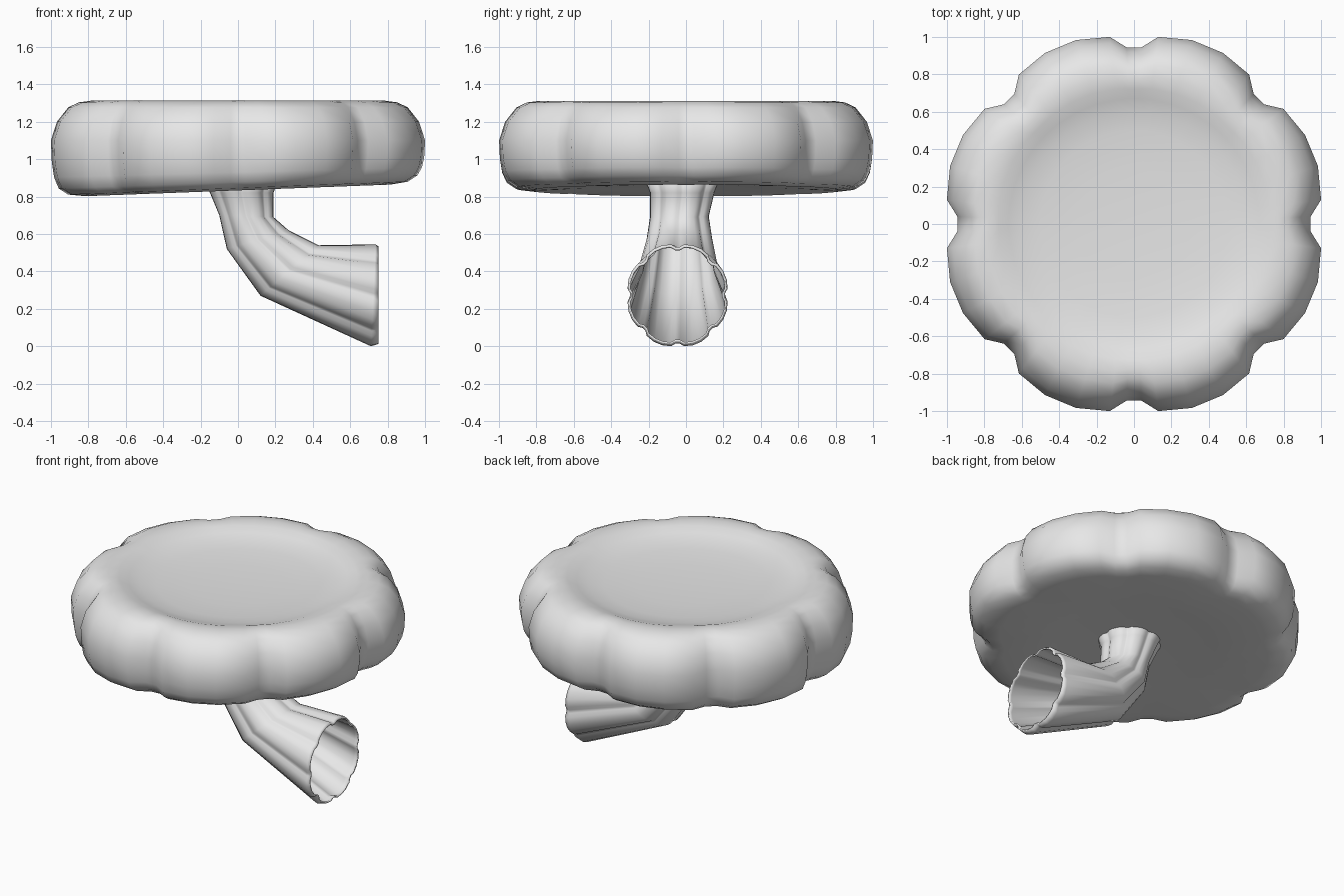
import bpy, bmesh, math
from mathutils import Vector

cube = bpy.data.objects.get("Cube")
if cube:
    bpy.data.objects.remove(cube, do_unlink=True)

grey = bpy.data.materials.new("soft grey")
grey.use_nodes = True
grey.diffuse_color = (0.8, 0.8, 0.8, 1)
grey.node_tree.nodes["Principled BSDF"].inputs["Base Color"].default_value = (0.8, 0.8, 0.8, 1)

# Eight scalloped lobes: (angle in degrees, groove depth) repeated around the circle
LOBE = [(2.4, 1.0), (7.4, 0.26), (17.5, 0.0), (27.5, 0.0), (37.6, 0.26), (42.6, 1.0)]
COLUMNS = [(math.radians(45 * i + a), d) for i in range(8) for a, d in LOBE]


def loft(name, rings, smooth):
    """Skin a list of equal closed rings into a smooth object."""
    bm = bmesh.new()
    loops = [[bm.verts.new(p) for p in ring] for ring in rings]
    n = len(COLUMNS)
    for low, high in zip(loops, loops[1:]):
        for i in range(n):
            j = (i + 1) % n
            bm.faces.new((low[i], low[j], high[j], high[i]))
    bmesh.ops.remove_doubles(bm, verts=bm.verts, dist=0.0005)
    bmesh.ops.recalc_face_normals(bm, faces=bm.faces)
    mesh = bpy.data.meshes.new(name)
    bm.to_mesh(mesh)
    bm.free()
    mesh.materials.append(grey)
    obj = bpy.data.objects.new(name, mesh)
    bpy.context.collection.objects.link(obj)
    bpy.ops.object.select_all(action="DESELECT")
    obj.select_set(True)
    bpy.context.view_layer.objects.active = obj
    bpy.ops.object.shade_smooth_by_angle(angle=math.radians(smooth))
    return obj


# Flower cushion: dished top, rounded rim, slightly sloping underside
PROFILE = [(0, 1.235), (0.3, 1.24), (0.5, 1.251), (0.6, 1.264), (0.67, 1.283), (0.73, 1.303),
           (0.8, 1.312), (0.87, 1.303), (0.93, 1.276), (0.995, 1.2), (1.03, 1.1),
           (1.025, 1.0), (1.012, 0.93), (0.985, 0.878), (0.93, 0.845), (0.83, 0.833),
           (0.5, 0.845), (0, 0.87)]


def cushion_ring(r, z):
    ring = []
    slope = min(1, max(0, (1.07 - z) / 0.2))
    for angle, depth in COLUMNS:
        inset = r - depth * 0.26 * max(0, r - 0.7)
        x, y = inset * math.cos(angle), inset * math.sin(angle)
        ring.append((x, y, z + 0.038 * x * slope))
    return ring


loft("flower_cushion", [cushion_ring(r, z) for r, z in PROFILE], 75)

# Fluted hollow stem: (outer x, outer z, inner x, inner z, centre y, half width)
STATIONS = [(-0.19, 0.89, 0.215, 0.89, -0.02, 0.2),
            (-0.15, 0.82, 0.19, 0.82, -0.02, 0.172),
            (-0.10, 0.70, 0.19, 0.69, -0.035, 0.157),
            (-0.06, 0.52, 0.27, 0.62, -0.035, 0.175),
            (0.12, 0.27, 0.43, 0.54, -0.04, 0.21),
            (0.71, 0.0, 0.735, 0.545, -0.045, 0.268),
            (0.75, 0.012, 0.75, 0.535, -0.045, 0.262)]


def stem_ring(x1, z1, x2, z2, y, width):
    centre = Vector(((x1 + x2) / 2, y, (z1 + z2) / 2))
    half = Vector((x1, y, z1)) - centre
    side = Vector((0, width, 0))
    return [centre + (half * math.cos(a) + side * math.sin(a)) * (1.028 - 0.08 * d)
            for a, d in COLUMNS]


stem = loft("fluted_stem", [stem_ring(*s) for s in STATIONS], 60)
wall = stem.modifiers.new("thin wall", "SOLIDIFY")
wall.thickness = 0.01
wall.offset = -1
